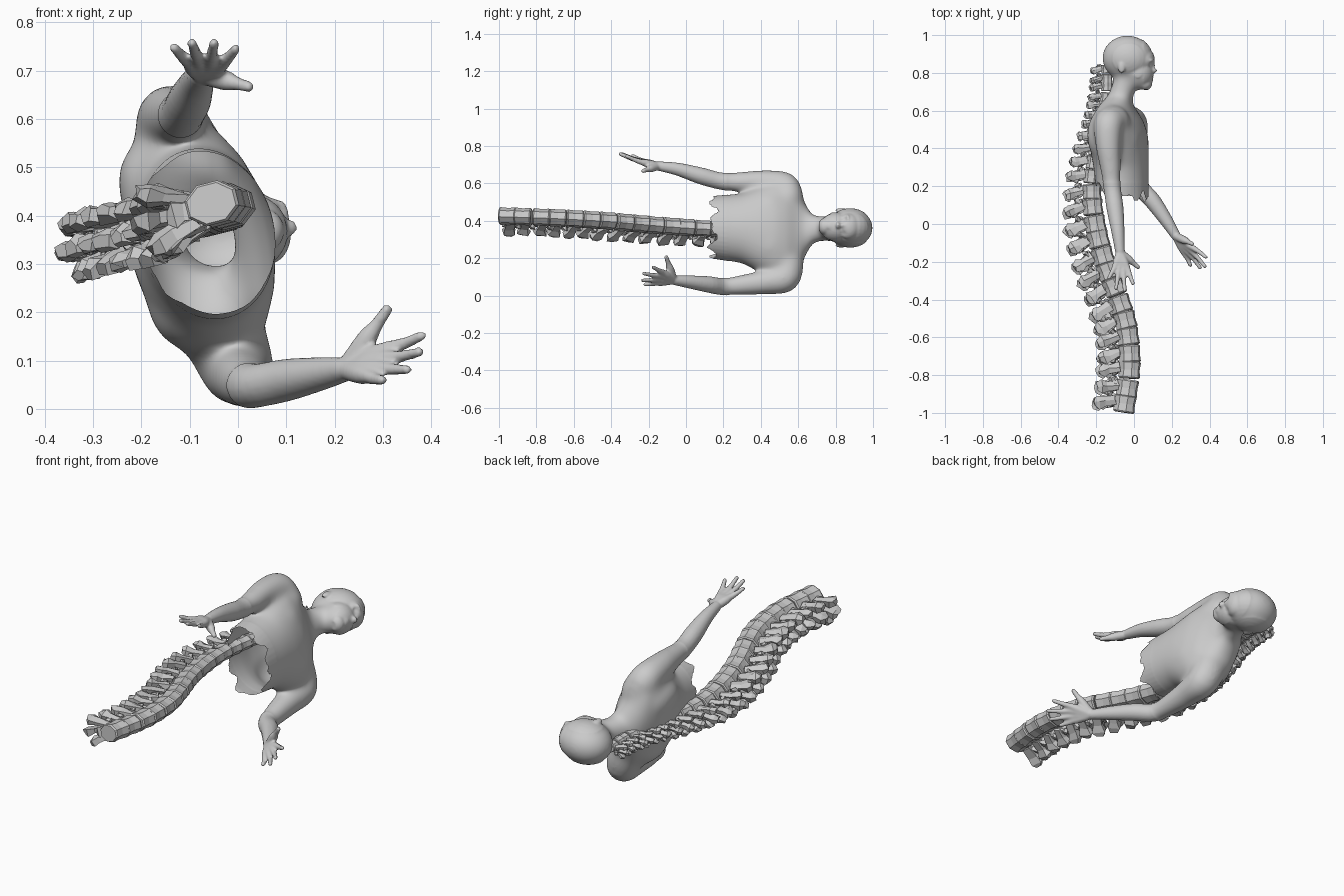
import bpy, bmesh, math, random
from mathutils import Vector, Matrix

if "Cube" in bpy.data.objects:
    bpy.data.objects.remove(bpy.data.objects["Cube"])

random.seed(4)
TWIST = math.radians(14)
SIDE = Vector((-math.sin(TWIST), 0, math.cos(TWIST)))   # body left-right
FWD = Vector((math.cos(TWIST), 0, math.sin(TWIST)))     # body forward


def finish(bm, name):
    bmesh.ops.recalc_face_normals(bm, faces=bm.faces)
    me = bpy.data.meshes.new(name)
    bm.to_mesh(me)
    bm.free()
    ob = bpy.data.objects.new(name, me)
    bpy.context.collection.objects.link(ob)
    return ob


def bridge(bm, rings):
    rs = [[bm.verts.new(p) for p in r] for r in rings]
    n = len(rs[0])
    for a, b in zip(rs, rs[1:]):
        for i in range(n):
            bm.faces.new((a[i], a[(i + 1) % n], b[(i + 1) % n], b[i]))
    bm.faces.new(rs[0])
    bm.faces.new(rs[-1][::-1])


def smooth_path(rows, steps=5):
    # Catmull-Rom through rows of numbers
    out = []
    for i in range(len(rows) - 1):
        p = [Vector(rows[min(max(i + k, 0), len(rows) - 1)]) for k in (-1, 0, 1, 2)]
        for s in range(steps):
            t = s / steps
            out.append(0.5 * (2 * p[1] + (p[2] - p[0]) * t
                       + (2 * p[0] - 5 * p[1] + 4 * p[2] - p[3]) * t * t
                       + (3 * p[1] - p[0] - 3 * p[2] + p[3]) * t ** 3))
    return out + [Vector(rows[-1])]


def ball(bm, c, r, twist=0):
    m = Matrix.Translation(c) @ Matrix.Rotation(-twist, 4, 'Y') @ Matrix.Diagonal((*r, 1))
    bmesh.ops.create_uvsphere(bm, u_segments=28, v_segments=16, radius=1, matrix=m)


def tube(bm, rows):
    # rows: x, y, z, radius
    pts = smooth_path(rows)
    rings = []
    for i, p in enumerate(pts):
        a, b = pts[max(i - 1, 0)], pts[min(i + 1, len(pts) - 1)]
        q = (b - a).xyz.to_track_quat('Z', 'X')
        rings.append([p.xyz + q @ Vector((math.cos(t), math.sin(t), 0)) * p.w
                      for t in (k * math.tau / 18 for k in range(18))])
    bridge(bm, rings)
    for p in (pts[0], pts[-1]):
        ball(bm, p.xyz, (p.w,) * 3)


def hand(bm, wrist, bases, tips, thumb):
    wrist = Vector(wrist)
    b0, b1 = Vector(bases[0]), Vector(bases[1])
    for i, tip in enumerate(tips):
        b, tip = b0.lerp(b1, i / 3), Vector(tip)
        w = wrist.lerp(b, 0.1)
        mid = b.lerp(tip, 0.5) + (tip - b).cross(b1 - b0) * 0.4
        tube(bm, [(*w, .021), (*w.lerp(b, .6), .021), (*b, .016), (*mid, .0125), (*tip, .0105)])
    t = Vector(thumb)
    tube(bm, [(*wrist, .021), (*wrist.lerp(t, .5), .021), (*wrist.lerp(t, .75), .014), (*t, .012)])


bm = bmesh.new()
# torso and neck: y, x, z, half depth, half width
torso = [(0, -.06, .365, .128, .168), (.15, -.06, .365, .135, .17), (.3, -.068, .36, .143, .19),
         (.40, -.078, .355, .15, .24), (.48, -.083, .352, .145, .275), (.54, -.088, .35, .128, .28),
         (.60, -.094, .35, .098, .235), (.64, -.092, .352, .08, .14),
         (.68, -.07, .355, .068, .075), (.74, -.05, .36, .066, .066), (.82, -.03, .36, .066, .064)]
rings = []
for y, x, z, d, w in torso:
    ring = []
    for k in range(40):
        t = k * math.tau / 40
        ring.append(Vector((x, y, z)) + FWD * d * math.cos(t) + SIDE * w * math.sin(t))
    rings.append(ring)
bridge(bm, rings)
# chest muscles and shoulder blades
for s in (-1, 1):
    c = Vector((-.08, .44, .355))
    ball(bm, c + FWD * .06 + SIDE * s * .085, (.078, .1, .11), TWIST)
    ball(bm, c + FWD * -.07 + SIDE * s * .12 + Vector((0, .03, 0)), (.07, .13, .1), TWIST)

# head, jaw, nose, lips, brows, ears
H = math.radians(6)
for c, r in [((-.035, .878, .362), (.136, .123, .105)), ((.02, .80, .366), (.084, .09, .08)),
             ((.055, .742, .37), (.041, .036, .044)), ((.06, .87, .37), (.05, .06, .07)),
             ((.102, .812, .375), (.021, .013, .018)), ((.095, .838, .374), (.016, .034, .011)),
             ((.087, .772, .373), (.017, .008, .027)), ((.085, .759, .373), (.017, .008, .023)),
             ((.076, .866, .338), (.025, .01, .03)), ((.082, .866, .405), (.025, .01, .03)),
             ((-.052, .83, .268), (.019, .032, .011)), ((-.066, .83, .457), (.019, .032, .011))]:
    ball(bm, c, r, H)

# arms
tube(bm, [(-.11, .54, .52, .09), (-.135, .53, .582, .08), (-.137, .42, .604, .069),
          (-.125, .3, .607, .057), (-.115, .19, .612, .046), (-.1, .08, .64, .045),
          (-.085, -.04, .675, .035), (-.075, -.14, .692, .026)])
tube(bm, [(-.035, .54, .17, .09), (-.005, .53, .095, .082), (.003, .42, .072, .067),
          (.013, .3, .057, .056), (.033, .2, .048, .046), (.1, .12, .06, .044),
          (.17, .02, .073, .035), (.22, -.06, .082, .026)])
hand(bm, (-.074, -.15, .693), ((-.035, -.235, .713), (-.1, -.225, .717)),
     [(-.005, -.315, .745), (-.05, -.35, .757), (-.095, -.34, .757), (-.132, -.285, .748)],
     (.022, -.228, .667))
hand(bm, (.222, -.065, .082), ((.31, -.125, .125), (.27, -.16, .068)),
     [(.38, -.175, .152), (.375, -.225, .118), (.35, -.232, .082), (.298, -.218, .06)],
     (.308, -.105, .205))
src = finish(bm, "body_source")

# fuse to one smooth skin
m = src.modifiers.new("fuse", 'REMESH')
m.mode, m.voxel_size = 'VOXEL', .0058
m = src.modifiers.new("relax", 'SMOOTH')
m.factor, m.iterations = .5, 6
dg = bpy.context.evaluated_depsgraph_get()
skin = bpy.data.meshes.new_from_object(src.evaluated_get(dg))
bpy.data.objects.remove(src)
bm = bmesh.new()
bm.from_mesh(skin)

# blend shoulders, chest and back of the skull softly
soft = [v for v in bm.verts if .22 < v.co.y < .71 or (v.co.y > .7 and v.co.x < .05 and abs(v.co.z - .362) < .08)]
for _ in range(70):
    bmesh.ops.smooth_vert(bm, verts=soft, factor=.5, use_axis_x=True, use_axis_y=True, use_axis_z=True)

# eye sockets
for e in (Vector((.088, .848, .338)), Vector((.094, .848, .408))):
    for v in bm.verts:
        v.co.x -= .01 * math.exp(-((v.co - e).length / .015) ** 2)


# cut the waist open with a ragged edge, higher at the back
def cut_height(p):
    ang = math.atan2(p.z - .365, p.x + .06)
    tri = abs(((ang * 2.1 + .6) % 2) - 1)
    back = max(0, -p.x - .1) * .6
    return .125 + .04 * tri + .012 * math.sin(ang * 11) + back


def in_trunk(p):
    q = p - Vector((-.06, p.y, .365))
    return abs(q.dot(SIDE)) < .195 and abs(q.dot(FWD)) < .17


kill = [f for f in bm.faces if (c := f.calc_center_median()).y < cut_height(c)
        and c.y > -.02 and in_trunk(c) and (c - Vector((.1, .12, .06))).length > .08]
bmesh.ops.delete(bm, geom=kill, context='FACES')
for f in bm.faces:
    f.smooth = True
finish(bm, "torso_head_arms")

# spine: y, x, z, scale
line = smooth_path([(-.965, -.05, .425, 1), (-.75, -.022, .418, 1), (-.55, -.037, .408, 1),
                    (-.4, -.08, .398, 1), (-.2, -.155, .38, 1), (0, -.205, .365, .98),
                    (.2, -.222, .355, .85), (.4, -.195, .352, .72), (.55, -.165, .35, .6),
                    (.7, -.145, .348, .54), (.82, -.145, .346, .5)], 20)


def spike(bm, M, a, b, w_along, w_side):
    # angular block from a to b, swelling near its tip
    a, b = Vector(a), Vector(b)
    q = (b - a).to_track_quat('Z', 'Y')
    rings = []
    for t, k in ((0, .8), (.5, .8), (.78, 1.15), (1, .65)):
        rings.append([M @ (a.lerp(b, t) + q @ Vector((sx * w_along * k, sy * w_side * k, 0))
                      + Vector([random.uniform(-.006, .006) for _ in range(3)]))
                      for sx, sy in ((1, .6), (0, 1.2), (-1, .6), (-.8, -1), (.8, -1))])
    bridge(bm, rings)


def vertebra(bm, p, along):
    s = p.w
    back = Vector((-1, 0, -.25))
    back = (back - along * back.dot(along)).normalized()
    lat = along.cross(back)
    M = Matrix.Translation((p.y, p.x, p.z)) @ Matrix((back, along, lat)).transposed().to_4x4()
    M = M @ Matrix.Scale(s, 4)
    # drum-shaped body with a slight waist
    rings = [[M @ Vector((math.cos(t) * .059 * k, h, math.sin(t) * .047 * k))
              for t in ((i + .5) * math.tau / 8 for i in range(8))]
             for h, k in ((-.046, .9), (-.039, 1), (0, .93), (.039, 1), (.046, .9))]
    bridge(bm, rings)
    # arch, middle process and paired side processes
    spike(bm, M, (.03, .01, 0), (.1, 0, 0), .034, .026)
    spike(bm, M, (.08, .015, 0), (.174, -.03, 0), .033, .017)
    for d in (-1, 1):
        spike(bm, M, (.05, .01, d * .022), (.15, -.02, d * .06), .032, .017)
        spike(bm, M, (.06, .01, d * .022), (.09, .05, d * .032), .014, .014)


bm = bmesh.new()
y = -.955
while y < .83:
    i = min(range(len(line)), key=lambda k: abs(line[k].x - y))
    a, b = line[max(i - 4, 0)], line[min(i + 4, len(line) - 1)]
    along = Vector((b.y - a.y, b.x - a.x, b.z - a.z)).normalized()
    vertebra(bm, line[i], along)
    y += .09 * line[i].w * along.y
finish(bm, "spine")
